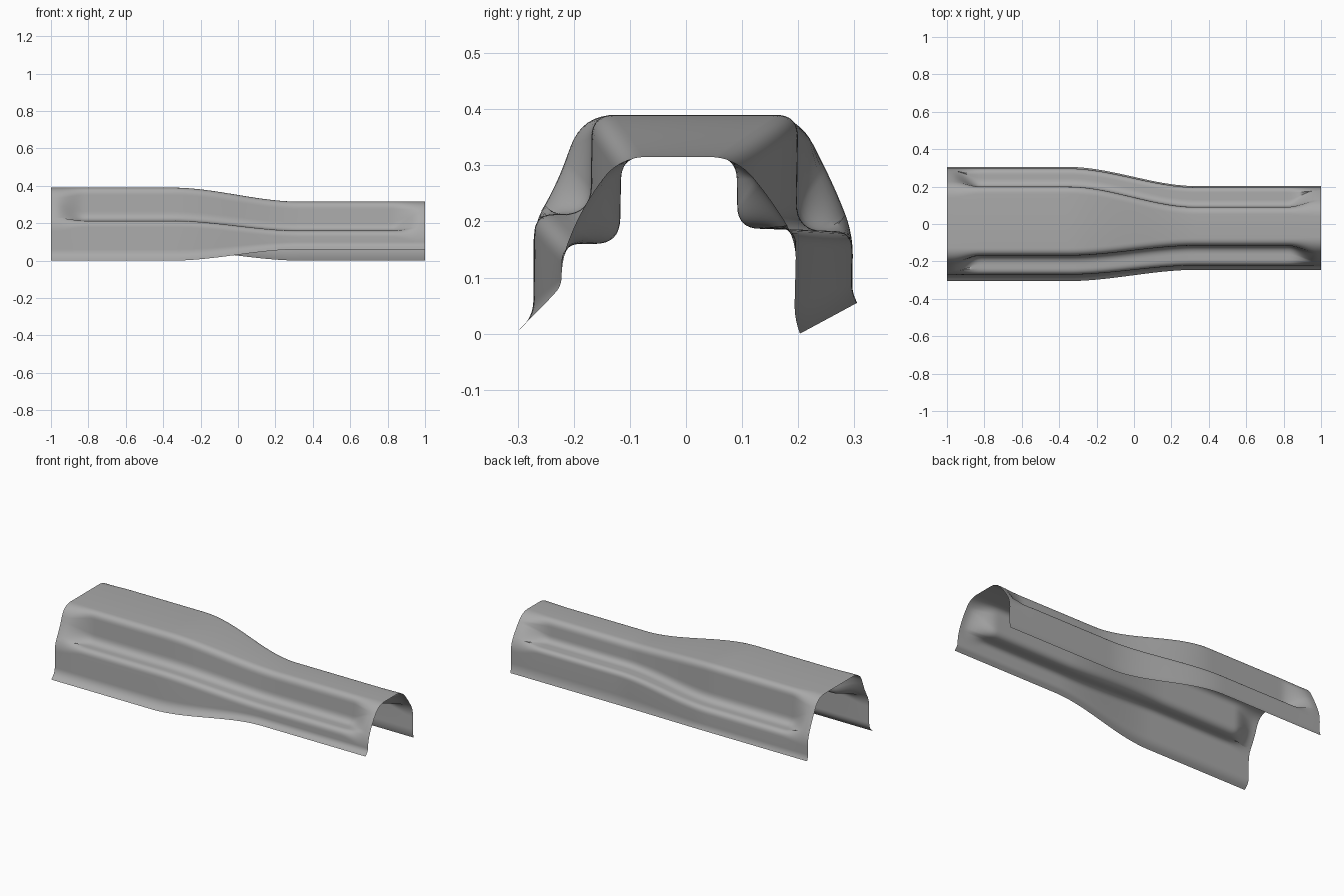
import bpy
import bmesh
from mathutils import Vector

cube = bpy.data.objects.get("Cube")
if cube:
    bpy.data.objects.remove(cube, do_unlink=True)

STATIONS = 120      # cross-sections along the length
ARC_STEPS = 8       # segments in each rounded corner

# Each wall is a list of corners (y, z, rounding) from the roof edge down.
# "open" is the plain section at the ends, "ribbed" has the pressed recess,
# "foot" is the lower wall corner and lip shared by both.
WIDE_FRONT = {
    "open": [(-.185, .39, .06), (-.232, .262, .05), (-.272, .195, .04)],
    "ribbed": [(-.168, .39, .04), (-.17, .213, .05), (-.27, .213, .035)],
    "foot": [(-.272, .03, .03), (-.305, 0, 0)],
}
WIDE_BACK = {
    "open": [(.2, .39, .06), (.268, .255, .05), (.298, .175, .04)],
    "ribbed": [(.2, .39, .04), (.197, .183, .05), (.297, .183, .035)],
    "foot": [(.296, .075, .015), (.305, .055, 0)],
}
NARROW_FRONT = {
    "open": [(-.12, .315, .05), (-.185, .225, .05), (-.222, .135, .04)],
    "ribbed": [(-.115, .315, .04), (-.118, .16, .045), (-.222, .16, .035)],
    "foot": [(-.222, .085, .015), (-.245, .06, 0)],
}
NARROW_BACK = {
    "open": [(.09, .315, .05), (.155, .235, .05), (.197, .165, .04)],
    "ribbed": [(.09, .315, .04), (.092, .187, .04), (.197, .187, .03)],
    "foot": [(.193, .03, .025), (.203, 0, 0)],
}


def smoothstep(start, end, value):
    t = min(max((value - start) / (end - start), 0), 1)
    return t * t * (3 - 2 * t)


def rounded_wall(wall, style):
    """Sample one wall from the roof centre to the lip with rounded corners."""
    corners = wall[style] + wall["foot"]
    points = [Vector((0, corners[0][1]))] + [Vector(c[:2]) for c in corners]
    result = [points[0]]
    for i in range(1, len(points) - 1):
        corner, size = points[i], corners[i - 1][2]
        begin = corner + (points[i - 1] - corner).normalized() * size
        finish = corner + (points[i + 1] - corner).normalized() * size
        for step in range(ARC_STEPS + 1):
            t = step / ARC_STEPS
            result.append(begin.lerp(corner, t).lerp(corner.lerp(finish, t), t))
    return result + [points[-1]]


def full_section(front, back, style):
    """Join front and back walls into one section, lip to lip."""
    return rounded_wall(front, style)[::-1] + rounded_wall(back, style)[1:]


wide = {s: full_section(WIDE_FRONT, WIDE_BACK, s) for s in ("open", "ribbed")}
narrow = {s: full_section(NARROW_FRONT, NARROW_BACK, s) for s in ("open", "ribbed")}

# Sheet cover: sweep the blended section along x
bm = bmesh.new()
rows = []
for i in range(STATIONS + 1):
    x = -1 + 2 * i / STATIONS
    taper = smoothstep(-.35, .33, x)
    rib = smoothstep(.98, .82, abs(x))
    row = []
    for wo, wr, no, nr in zip(wide["open"], wide["ribbed"],
                              narrow["open"], narrow["ribbed"]):
        p = wo.lerp(wr, rib).lerp(no.lerp(nr, rib), taper)
        row.append(bm.verts.new((x, p.x, p.y)))
    rows.append(row)
for a, b in zip(rows, rows[1:]):
    for j in range(len(a) - 1):
        bm.faces.new((a[j], b[j], b[j + 1], a[j + 1]))

mesh = bpy.data.meshes.new("tunnel_cover")
bm.to_mesh(mesh)
bm.free()
cover = bpy.data.objects.new("tunnel_cover", mesh)
bpy.context.collection.objects.link(cover)

# Plain grey metal
grey = bpy.data.materials.new("sheet_grey")
grey.use_nodes = True
colour = (.4, .4, .4, 1)
grey.diffuse_color = colour
grey.node_tree.nodes["Principled BSDF"].inputs["Base Color"].default_value = colour
mesh.materials.append(grey)

# Smooth pressed surface
bpy.ops.object.select_all(action="DESELECT")
cover.select_set(True)
bpy.context.view_layer.objects.active = cover
bpy.ops.object.shade_smooth_by_angle()
